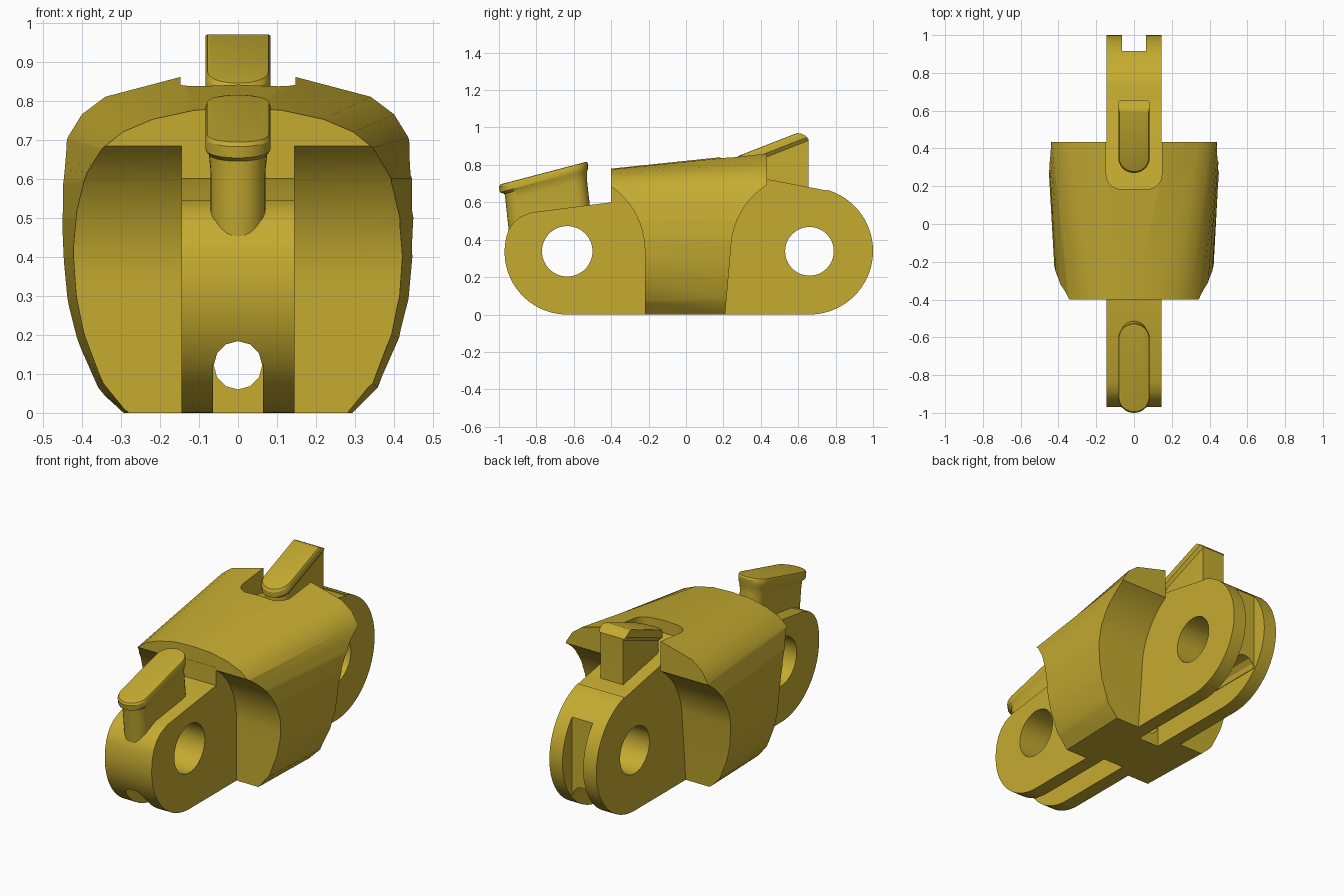
import bpy, bmesh, math
from mathutils import Vector

if "Cube" in bpy.data.objects:
    bpy.data.objects.remove(bpy.data.objects["Cube"])

gold = bpy.data.materials.new("olive_gold")
gold.diffuse_color = (0.56, 0.41, 0.03, 1)
gold.use_nodes = True
gold.node_tree.nodes["Principled BSDF"].inputs["Base Color"].default_value = gold.diffuse_color


def make(name, rings):
    """Loft closed rings of equal length into a capped solid."""
    bm = bmesh.new()
    vs = [[bm.verts.new(p) for p in r] for r in rings]
    n = len(rings[0])
    for a, b in zip(vs, vs[1:]):
        for i in range(n):
            j = (i + 1) % n
            bm.faces.new((a[i], a[j], b[j], b[i]))
    bm.faces.new(vs[0])
    bm.faces.new(vs[-1])
    bmesh.ops.recalc_face_normals(bm, faces=bm.faces)
    me = bpy.data.meshes.new(name)
    bm.to_mesh(me)
    bm.free()
    ob = bpy.data.objects.new(name, me)
    bpy.context.collection.objects.link(ob)
    me.materials.append(gold)
    return ob


def extrude_x(name, prof, x0, x1):
    return make(name, [[(x, y, z) for y, z in prof] for x in (x0, x1)])


def arc(c0, c1, r, a0, a1, n=24):
    return [(c0 + r * math.cos(math.radians(a0 + (a1 - a0) * i / n)),
             c1 + r * math.sin(math.radians(a0 + (a1 - a0) * i / n))) for i in range(n + 1)]


def box(x, y0, y1, z0, z1):
    return extrude_x("cutter", [(y0, z0), (y1, z0), (y1, z1), (y0, z1)], -x, x)


def boolean(ob, other, op='DIFFERENCE'):
    m = ob.modifiers.new("bool", 'BOOLEAN')
    m.operation, m.object, m.solver = op, other, 'EXACT'
    dg = bpy.context.evaluated_depsgraph_get()
    me = bpy.data.meshes.new_from_object(ob.evaluated_get(dg))
    ob.modifiers.clear()
    ob.data = me
    bpy.data.objects.remove(other)


# Tapered outer shell, lofted front to back
front = [(0, .78), (.11, .776), (.22, .752), (.295, .72), (.345, .68), (.385, .6), (.405, .5),
         (.412, .4), (.405, .3), (.385, .2), (.34, .08), (.275, 0)]
back = [(0, .867), (.145, .86), (.25, .845), (.34, .81), (.40, .765), (.437, .705), (.455, .6),
        (.46, .5), (.457, .4), (.447, .29), (.422, .19), (.365, .06), (.3, 0)]
back.pop(0)
back[0] = (0, .867)
back.insert(1, (.15, .86))
back.pop(2)


def ring(half, y):
    return [(x, y, z) for x, z in half] + [(-x, y, z) for x, z in half[:0:-1]]


body = make("knuckle_body", [ring(front, -.4), ring(back, .434)])

# Hollowed sides that clear the neighbouring joints
front_gap = arc(-.64, .34, .42, 90, 0) + [(-.22, -.1), (-.7, -.1), (-.7, .76)]
back_gap = arc(.66, .34, .42, 90, 172) + [(.205, -.05), (.205, -.1), (.8, -.1), (.8, .76)]
for prof in (front_gap, back_gap):
    for s in (-1, 1):
        boolean(body, extrude_x("cutter", prof, s * .14, s * .7))

# Central slab with rounded hinge lugs
core_prof = (arc(-.635, .335, .335, 270, 160)
             + [(-.925, .49), (-.89, .52), (-.83, .545), (-.401, .6), (-.401, .7), (0, .76),
                (.18, .78), (.5, .72)]
             + arc(.66, .34, .34, 90, -90, 36))
boolean(body, extrude_x("core", core_prof, -.145, .145), 'UNION')

# Pin holes
for y, r in ((-.635, .135), (.66, .13)):
    boolean(body, extrude_x("cutter", arc(y, .338, r, 0, 352.5, 47), -.3, .3))

# Rounded notch in the back of the shell with a sloping floor
plan = [(-.147, .75), (-.147, .26)] + arc(-.072, .26, .075, 190, 270, 6) \
    + arc(.072, .26, .075, 270, 350, 6) + [(.147, .26), (.147, .75)]
boolean(body, make("cutter", [[(x, y, .806 - .19 * y) for x, y in plan],
                              [(x, y, 1.2) for x, y in plan]]))

# Cord tunnel, underside grooves and rear slot
tunnel = arc(0, .122, .062, 0, 330, 11)
boolean(body, make("cutter", [[(x, y, z) for x, z in tunnel] for y in (-1.2, 1.2)]))
boolean(body, box(.064, -1.1, -.17, -.1, .125))
boolean(body, box(.064, .12, 1.1, -.1, .126))
boolean(body, box(.064, .915, 1.1, -.1, .8))


def stadium(w, y0, y1, square_back=False):
    r = w * .95
    f = [(x, y) for x, y in arc(0, y0 + r, r, 180, 360, 14)]
    f = [(x * w / r, y) for x, y in f]
    if square_back:
        return f + [(w, y1), (-w, y1)]
    return f + [(x * w / r, y) for x, y in arc(0, y1 - r, r, 0, 180, 14)]


# Front peg with a sloping flared cap: half width, front y, back y, height at y=-1
layers = [(.07, -.948, -.512, .437), (.071, -.965, -.53, .60), (.075, -.97, -.53, .637),
          (.083, -.995, -.525, .652), (.083, -1.0, -.525, .682), (.079, -.994, -.53, .692),
          (.07, -.98, -.54, .694)]
front_peg = make("front_peg", [[(x, y, h + .262 * (y + 1)) for x, y in stadium(w, a, b)]
                               for w, a, b, h in layers])

# Rear peg with a sloping cap and a square, chamfered back
layers = [(.07, .30, .655, .63), (.07, .295, .655, .78), (.083, .272, .656, .80),
          (.083, .27, .656, .83), (.078, .277, .656, .842), (.07, .29, .656, .844)]
rear_peg = make("rear_peg", [[(x, y, h + (.39 if i else .1) * (y - .27))
                              for x, y in stadium(w, a, b, True)]
                             for i, (w, a, b, h) in enumerate(layers)])
boolean(rear_peg, extrude_x("cutter", [(.56, .972), (.615, .968), (.64, .955), (.67, .92),
                                       (.8, .92), (.8, 1.2), (.56, 1.2)], -.3, .3))

for ob in (body, front_peg, rear_peg):
    bpy.ops.object.select_all(action='DESELECT')
    ob.select_set(True)
    bpy.context.view_layer.objects.active = ob
    bpy.ops.object.shade_smooth_by_angle(angle=math.radians(28))
